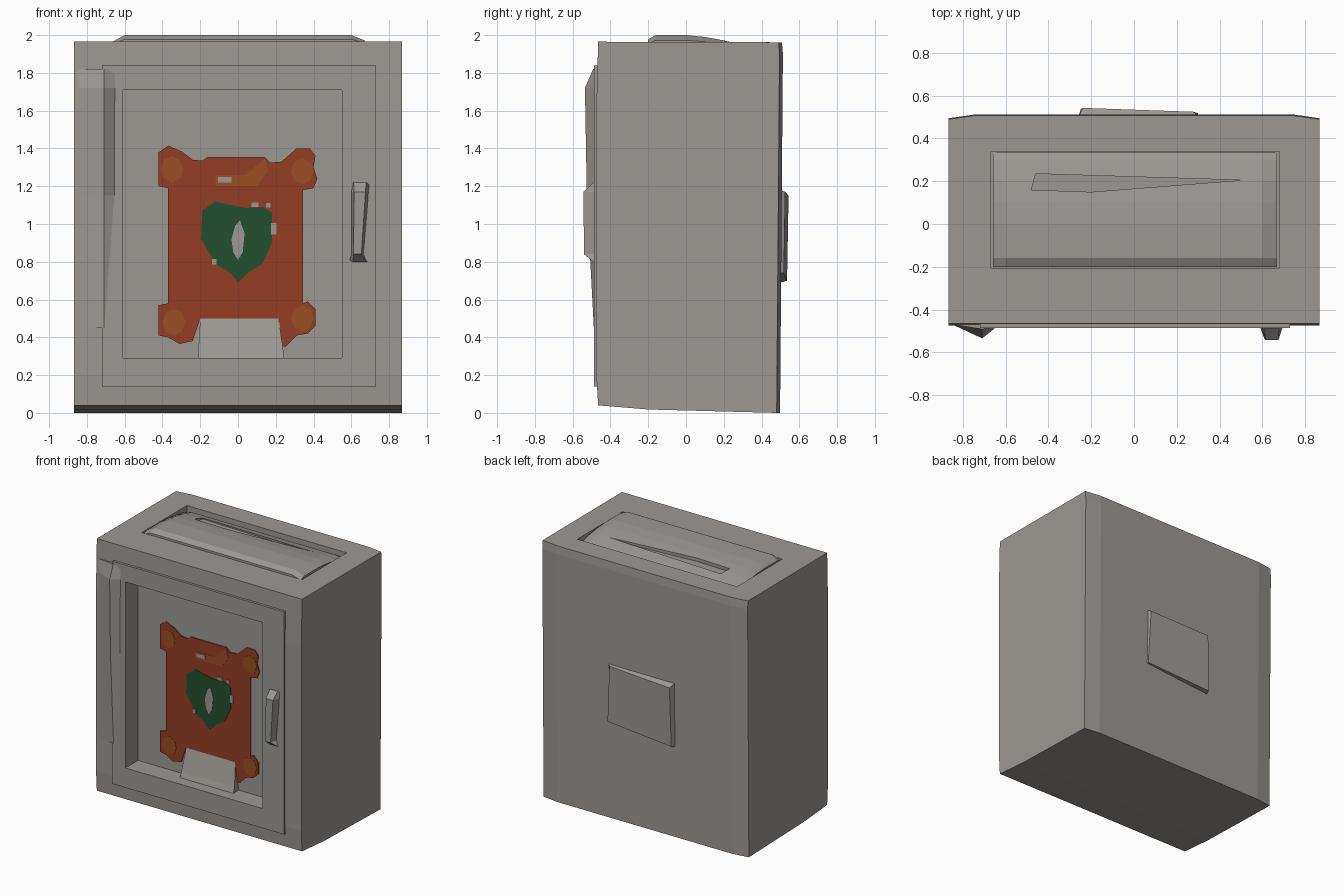
import bpy, bmesh, math
from mathutils import Vector


def material(name, rgb):
    m = bpy.data.materials.new(name)
    m.diffuse_color = (*rgb, 1)
    return m


GREY = material("warm grey", (0.335, 0.315, 0.295))
ORANGE = material("rust orange", (0.30, 0.048, 0.018))
AMBER = material("amber brown", (0.33, 0.075, 0.016))
GREEN = material("dark green", (0.017, 0.08, 0.029))


def loft(name, rings, mat=GREY):
    """Closed solid through a list of equal-length point rings."""
    bm = bmesh.new()
    loops = [[bm.verts.new(p) for p in r] for r in rings]
    n = len(loops[0])
    for a, b in zip(loops, loops[1:]):
        for i in range(n):
            j = (i + 1) % n
            bm.faces.new((a[i], a[j], b[j], b[i]))
    caps = [bm.faces.new(loops[0]), bm.faces.new(loops[-1])]
    bmesh.ops.recalc_face_normals(bm, faces=bm.faces)
    if n > 4:
        bmesh.ops.triangulate(bm, faces=caps)
    me = bpy.data.meshes.new(name)
    bm.to_mesh(me)
    bm.free()
    ob = bpy.data.objects.new(name, me)
    bpy.context.collection.objects.link(ob)
    me.materials.append(mat)
    return ob


def box(name, x0, x1, y0, y1, z0, z1, mat=GREY):
    ring = [(x0, z0), (x1, z0), (x1, z1), (x0, z1)]
    return loft(name, [[(x, y, z) for x, z in ring] for y in (y0, y1)], mat)


def plate(name, pts, y, mat, thick=0.006):
    """Thin painted plate outlined in front view, facing -y."""
    return loft(name, [[(x, yy, z) for x, z in pts] for yy in (y, y + thick)], mat)


def cut(target, cutter):
    cutter.hide_render = True
    mod = target.modifiers.new("cut", 'BOOLEAN')
    mod.operation = 'DIFFERENCE'
    mod.solver = 'EXACT'
    mod.object = cutter
    bpy.context.view_layer.objects.active = target
    bpy.ops.object.modifier_apply(modifier=mod.name)
    bpy.data.objects.remove(cutter)


# Cabinet body, slightly swollen at the back, with a sloped underside
def body_ring(x, dy):
    return [(x, y + (dy if y > 0.4 else 0), z) for y, z in (
        (-0.465, 1.965), (-0.475, 1.6), (-0.475, 0.2), (-0.465, 0.04),
        (-0.2, 0.018), (0.48, 0.0), (0.495, 1.9), (0.49, 1.962))]


body = loft("cabinet_body", [body_ring(-0.867, 0), body_ring(-0.74, 0.018),
                             body_ring(0.74, 0.018), body_ring(0.867, 0)])
BACK = -0.335
cut(body, box("window_cutter", -0.61, 0.55, -0.7, BACK, 0.29, 1.71))
cut(body, box("top_cutter", -0.67, 0.68, -0.205, 0.34, 1.91, 2.2))

# Raised door with the same window opening
door = box("door", -0.72, 0.73, -0.487, -0.46, 0.14, 1.84)
cut(door, box("door_cutter", -0.61, 0.55, -0.7, -0.3, 0.29, 1.71))

# Hinge ridge on the left of the door
loft("hinge_ridge", [[(-0.85, -0.47, z), (-0.71, y, z), (-0.63, -0.47, z)]
                     for z, y in ((0.45, -0.488), (1.15, -0.525), (1.72, -0.535), (1.82, -0.492))])

# Door handle, tapering downwards
loft("door_handle", [[(cx - w, -0.47, z), (cx - w * 0.6, y, z), (cx + w * 0.6, y, z), (cx + w, -0.47, z)]
                     for z, y, w, cx in ((0.80, -0.49, 0.06, 0.645), (0.84, -0.54, 0.035, 0.632),
                                         (1.17, -0.543, 0.05, 0.645), (1.22, -0.49, 0.055, 0.645))])


# Domed panel in the top recess
def top_ring(x, k):
    prof = ((-0.2, 1.89), (-0.2, 1.978), (-0.16, 2.0), (0.0, 2.0),
            (0.1, 1.99), (0.2, 1.972), (0.3, 1.945), (0.335, 1.925), (0.335, 1.89))
    return [(x, y, 1.89 + (z - 1.89) * k) for y, z in prof]


panel = loft("top_panel", [top_ring(-0.66, 0.7), top_ring(-0.6, 1), top_ring(0.6, 1), top_ring(0.67, 0.75)])
cut(panel, loft("slot_cutter", [[(-0.48, 0.16, z), (-0.2, 0.15, z), (0.5, 0.205, z), (-0.46, 0.235, z)]
                                for z in (1.955, 2.1)]))

# Mounting plate on the back, thicker on its left edge
loft("back_plate", [
    [(-0.26, 0.50, 0.69), (0.30, 0.50, 0.74), (0.30, 0.50, 1.18), (-0.26, 0.50, 1.18)],
    [(-0.25, 0.535, 0.70), (0.30, 0.518, 0.74), (0.28, 0.525, 1.17), (-0.24, 0.543, 1.15)]])

# Sloped ledge at the bottom of the window
loft("window_ledge", [[(x0, BACK + 0.01, 0.29), (x0, -0.40, 0.29), (x0, -0.385, 0.33), (x1, -0.338, 0.50),
                       (x1, BACK + 0.01, 0.50)] for x0, x1 in ((-0.21, -0.2), (0.24, 0.215))])

# Orange hide-shaped emblem with four corner lobes
hide = [(-0.37, 0.58), (-0.42, 0.57), (-0.42, 0.41), (-0.37, 0.40), (-0.31, 0.365), (-0.24, 0.38),
        (-0.2, 0.5), (0.215, 0.5), (0.205, 0.36), (0.25, 0.35), (0.31, 0.41), (0.37, 0.42),
        (0.41, 0.46), (0.41, 0.55), (0.37, 0.59), (0.345, 0.58),
        (0.345, 1.18), (0.40, 1.19), (0.42, 1.24), (0.40, 1.30), (0.41, 1.36), (0.38, 1.40),
        (0.31, 1.40), (0.23, 1.33), (0.17, 1.325), (0.14, 1.355), (-0.16, 1.355), (-0.19, 1.335),
        (-0.24, 1.34), (-0.30, 1.385), (-0.37, 1.415), (-0.42, 1.38), (-0.42, 1.20), (-0.37, 1.19)]
plate("orange_emblem", hide, BACK - 0.008, ORANGE, 0.009)

# Amber shading patches on the lobes and the top band
for i, (x, z) in enumerate(((-0.35, 1.29), (0.34, 1.28), (-0.34, 0.48), (0.34, 0.5))):
    plate(f"amber_patch_{i}", [(x + 0.06 * math.cos(a * math.pi / 4), z + 0.07 * math.sin(a * math.pi / 4))
                               for a in range(8)], BACK - 0.010, AMBER, 0.004)
plate("amber_band", [(-0.12, 1.2), (0.1, 1.2), (0.16, 1.28), (0.14, 1.345), (0.04, 1.26), (-0.12, 1.26)],
      BACK - 0.010, AMBER, 0.004)

# Green shield with a grey slit
plate("green_shield", [(0.0, 0.69), (0.05, 0.74), (0.13, 0.79), (0.18, 0.9), (0.18, 1.06), (0.13, 1.09),
                       (0.04, 1.085), (-0.08, 1.11), (-0.12, 1.12), (-0.19, 1.07), (-0.195, 0.92),
                       (-0.12, 0.79), (-0.04, 0.74)], BACK - 0.012, GREEN, 0.006)
plate("grey_slit", [(0.0, 0.81), (0.025, 0.85), (0.035, 0.95), (0.01, 1.02), (-0.015, 0.99), (-0.035, 0.92),
                    (-0.025, 0.85)], BACK - 0.015, GREY, 0.005)

# Small bare spots in the paint
for i, (x, z, w, h) in enumerate(((-0.07, 1.235, 0.035, 0.015), (0.19, 0.975, 0.014, 0.03), (0.09, 1.103, 0.018, 0.012),
                                  (-0.125, 0.80, 0.012, 0.014), (0.16, 1.1, 0.012, 0.012))):
    plate(f"bare_spot_{i}", [(x - w, z - h), (x + w, z - h), (x + w, z + h), (x - w, z + h)],
          BACK - 0.014, GREY, 0.006)
